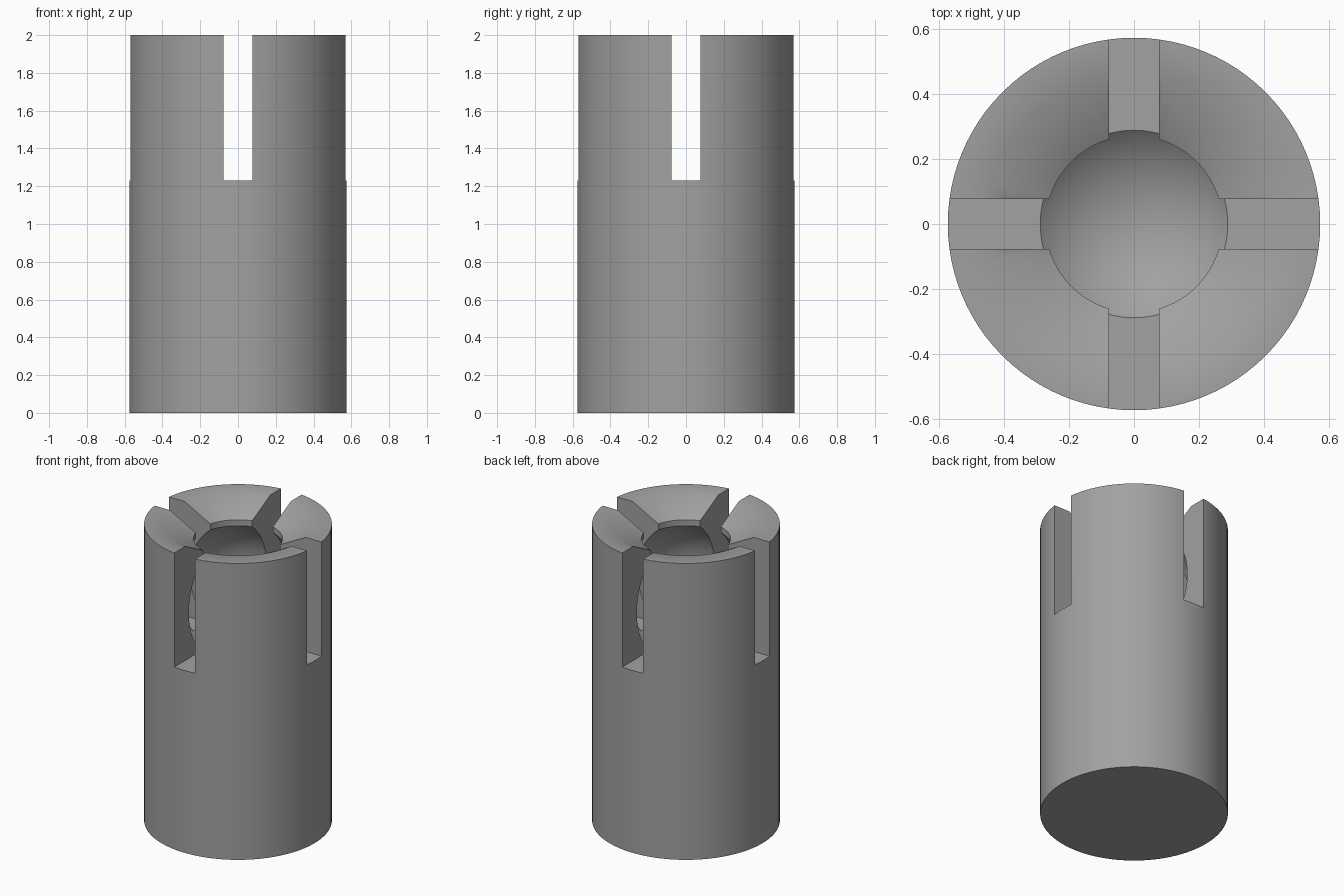
import bpy, bmesh, math
from mathutils import Vector

if "Cube" in bpy.data.objects:
    bpy.data.objects.remove(bpy.data.objects["Cube"])

R, H = 0.574, 2.0                     # outer radius, height
SLOT_W, SLOT_Z = 0.154, 1.23          # slot width and floor height
BALL_R, BALL_Z = 0.422, 1.537         # spherical cavity
LIP_R, LIP_TOP = 0.272, 1.90          # mouth of the cavity
SEGMENTS = 96

grey = bpy.data.materials.new("plain_grey")
grey.diffuse_color = (0.36, 0.36, 0.36, 1)
grey.use_nodes = True
grey.node_tree.nodes["Principled BSDF"].inputs["Base Color"].default_value = grey.diffuse_color

# Half section: base, wall, flat rim, sloped mouth, short lip, ball cavity
profile = [(0, 0), (R, 0), (R, H), (0.46, H), (LIP_R, LIP_TOP)]
start = math.asin(LIP_R / BALL_R)
STEPS = 28
for i in range(STEPS + 1):
    a = start + (math.pi - start) * i / STEPS
    profile.append((BALL_R * math.sin(a), BALL_Z + BALL_R * math.cos(a)))
profile[-1] = (0, BALL_Z - BALL_R)

# Turned body
bm = bmesh.new()
verts = [bm.verts.new((r, 0, z)) for r, z in profile]
edges = [bm.edges.new(pair) for pair in zip(verts, verts[1:])]
bmesh.ops.spin(bm, geom=verts + edges, cent=(0, 0, 0), axis=(0, 0, 1),
               angle=2 * math.pi, steps=SEGMENTS, use_duplicate=False)
bmesh.ops.remove_doubles(bm, verts=bm.verts, dist=1e-5)
bmesh.ops.recalc_face_normals(bm, faces=bm.faces)
mesh = bpy.data.meshes.new("slotted_socket")
bm.to_mesh(mesh)
bm.free()
mesh.materials.append(grey)
socket = bpy.data.objects.new("slotted_socket", mesh)
bpy.context.collection.objects.link(socket)
bpy.context.view_layer.objects.active = socket
socket.select_set(True)


# Two crossing slots cut down from the top
def cut_slot(name, size_x, size_y):
    bm = bmesh.new()
    bmesh.ops.create_cube(bm, size=1)
    bmesh.ops.scale(bm, vec=Vector((size_x, size_y, 1)), verts=bm.verts)
    bmesh.ops.translate(bm, vec=Vector((0, 0, SLOT_Z + 0.5)), verts=bm.verts)
    cutter_mesh = bpy.data.meshes.new(name)
    bm.to_mesh(cutter_mesh)
    bm.free()
    cutter_mesh.materials.append(grey)
    cutter = bpy.data.objects.new(name, cutter_mesh)
    bpy.context.collection.objects.link(cutter)
    cutter.hide_render = True
    mod = socket.modifiers.new(name, 'BOOLEAN')
    mod.operation = 'DIFFERENCE'
    mod.solver = 'EXACT'
    mod.object = cutter
    bpy.ops.object.modifier_apply(modifier=mod.name)
    bpy.data.objects.remove(cutter)


cut_slot("slot_across", 2, SLOT_W)
cut_slot("slot_along", SLOT_W, 2)

bpy.ops.object.shade_smooth_by_angle(angle=math.radians(30))
